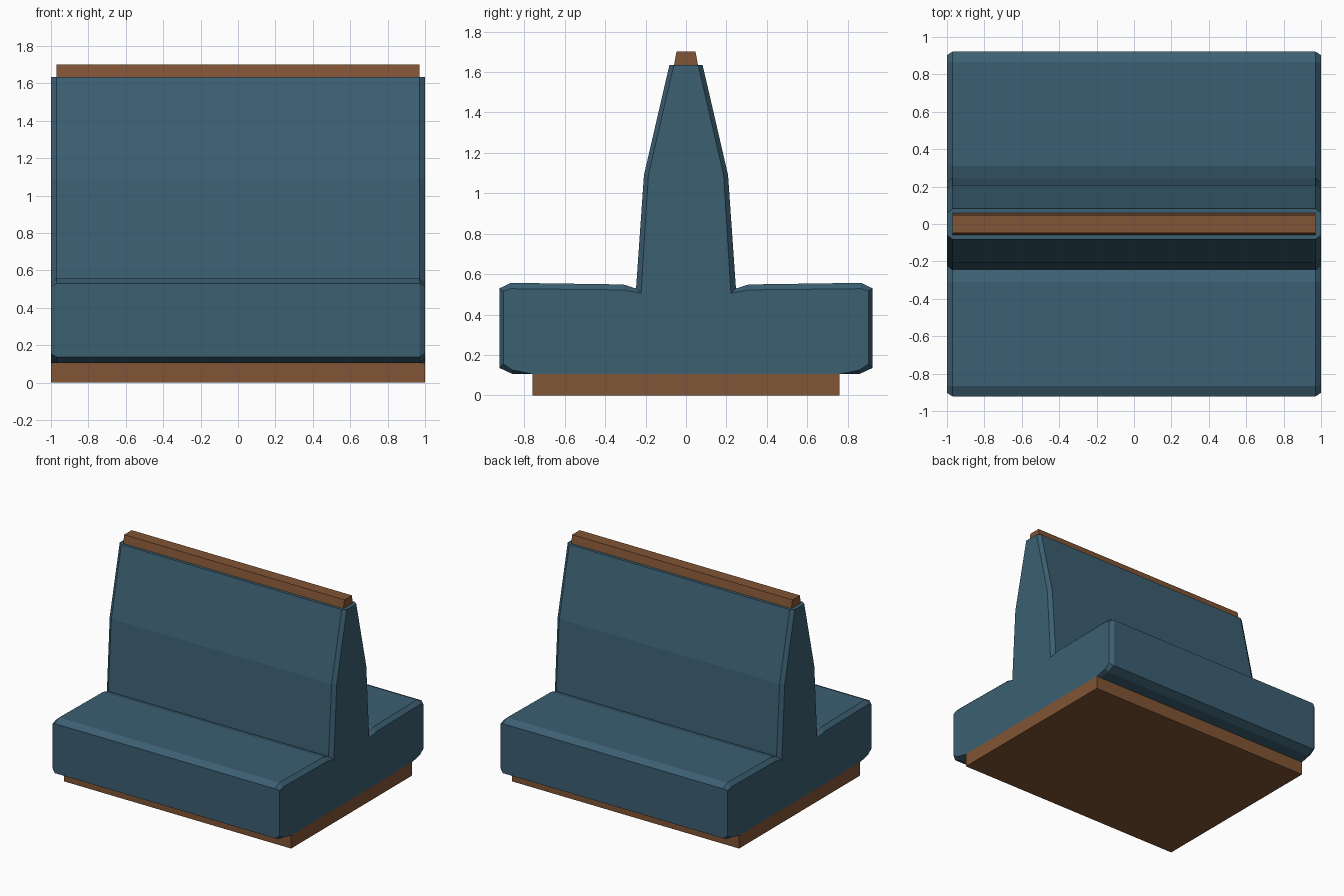
import bpy
import bmesh

if "Cube" in bpy.data.objects:
    bpy.data.objects.remove(bpy.data.objects["Cube"])


def material(name, color):
    m = bpy.data.materials.new(name)
    m.diffuse_color = color
    m.use_nodes = True
    m.node_tree.nodes["Principled BSDF"].inputs["Base Color"].default_value = m.diffuse_color
    return m


fabric = material("blue_fabric", (0.045, 0.115, 0.17, 1))
wood = material("brown_wood", (0.22, 0.09, 0.035, 1))


def mirrored(half):
    """Close a half profile (y, z) by mirroring it across y = 0."""
    return half + [(-y, z) for y, z in reversed(half)]


def loft(name, sections, mat):
    """Bridge equal-length (x, profile) sections and cap both ends."""
    bm = bmesh.new()
    rings = [[bm.verts.new((x, y, z)) for y, z in prof] for x, prof in sections]
    n = len(rings[0])
    for a, b in zip(rings, rings[1:]):
        for i in range(n):
            j = (i + 1) % n
            quad = (a[i], a[j], b[j], b[i])
            bm.faces.new(quad)
    bm.faces.new(rings[0])
    bm.faces.new(rings[-1])
    bmesh.ops.recalc_face_normals(bm, faces=bm.faces)
    me = bpy.data.meshes.new(name)
    bm.to_mesh(me)
    bm.free()
    me.materials.append(mat)
    ob = bpy.data.objects.new(name, me)
    bpy.context.collection.objects.link(ob)
    return ob


# Back-to-back upholstery: full section, and a slightly smaller end section
full = mirrored([(-0.76, 0.105), (-0.86, 0.107), (-0.922, 0.136), (-0.922, 0.53),
                 (-0.865, 0.557), (-0.31, 0.549), (-0.247, 0.529),
                 (-0.208, 1.09), (-0.082, 1.635)])
end = mirrored([(-0.76, 0.105), (-0.86, 0.127), (-0.903, 0.156), (-0.903, 0.515),
                (-0.865, 0.528), (-0.31, 0.522), (-0.222, 0.505),
                (-0.186, 1.09), (-0.06, 1.635)])
loft("upholstered_double_seat",
     [(-1, end), (-0.97, full), (0.97, full), (1, end)], fabric)

# Wooden plinth
plinth = mirrored([(-0.76, 0), (-0.76, 0.105)])
loft("plinth", [(-1, plinth), (1, plinth)], wood)

# Tapered wooden rail along the top of the backrest
rail = mirrored([(-0.061, 1.625), (-0.047, 1.7)])
loft("top_rail", [(-0.97, rail), (0.97, rail)], wood)
